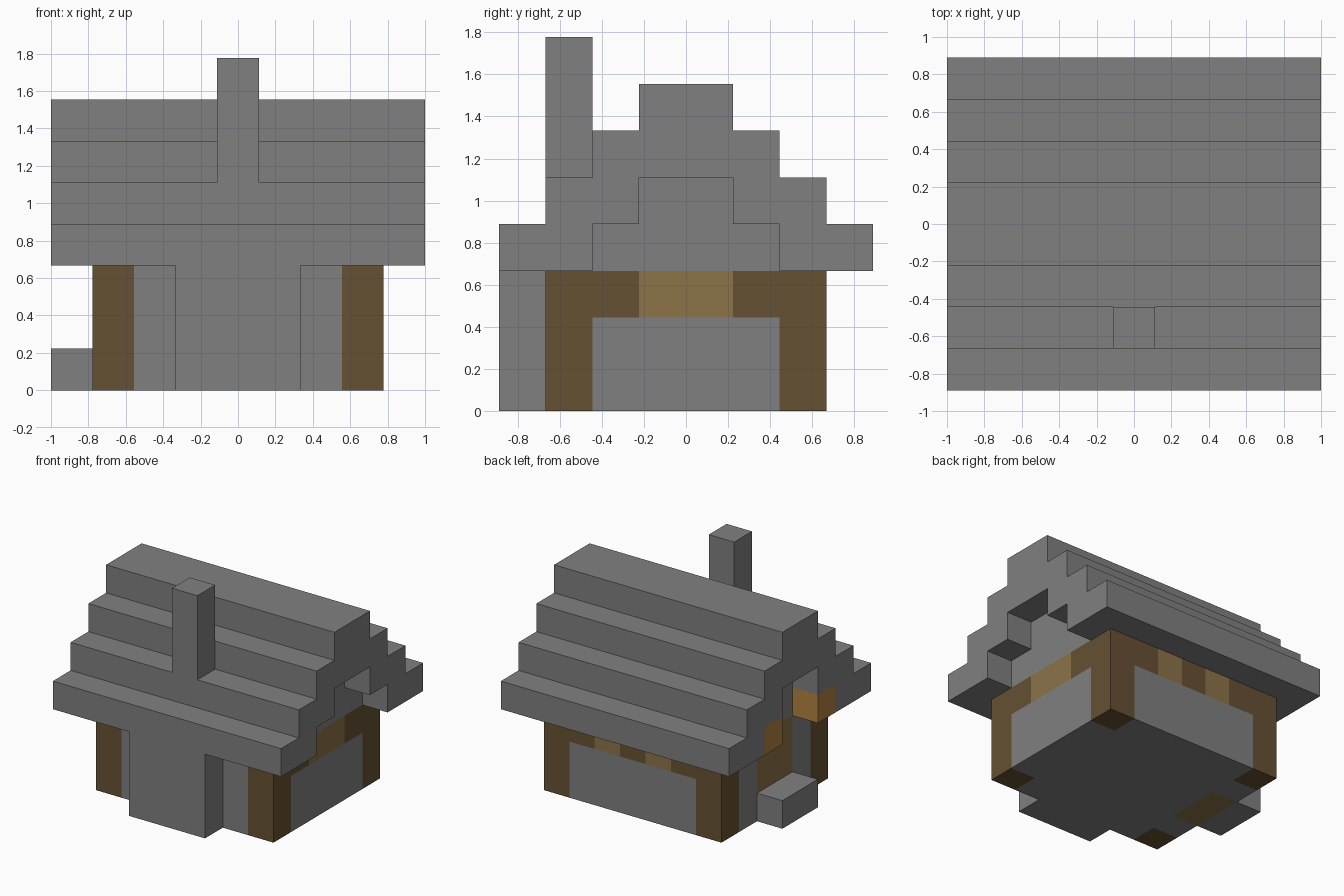
import bpy, bmesh
from mathutils import Vector

if "Cube" in bpy.data.objects:
    bpy.data.objects.remove(bpy.data.objects["Cube"], do_unlink=True)

U = 2 / 9  # block size
COLOURS = {
    "stone_grey": (128, 128, 128),
    "dark_timber": (102, 81, 51),
    "light_plank": (140, 115, 73),
    "golden_wood": (176, 130, 62),
}


def linear(v):
    v /= 255
    return ((v + 0.055) / 1.055) ** 2.4


materials = {}
for name, rgb in COLOURS.items():
    mat = bpy.data.materials.new(name)
    mat.use_nodes = True
    colour = (*[linear(c) for c in rgb], 1)
    mat.diffuse_color = colour
    bsdf = mat.node_tree.nodes["Principled BSDF"]
    bsdf.inputs["Base Color"].default_value = colour
    bsdf.inputs["Roughness"].default_value = 0.9
    materials[name] = mat

blocks = {}  # block position -> (part, material)


def fill(part, mat, xs, ys, zs):
    """Fill an inclusive range of blocks; later calls repaint earlier ones."""
    for x in range(xs[0], xs[1] + 1):
        for y in range(ys[0], ys[1] + 1):
            for z in range(zs[0], zs[1] + 1):
                blocks[x, y, z] = (part, mat)


# Stone walls with timber along the top of the back and left walls
fill("walls", "stone_grey", (-3, 3), (-3, 2), (0, 2))
fill("top_beams", "dark_timber", (-2, 3), (2, 2), (2, 2))
fill("top_beams", "dark_timber", (3, 3), (-2, 1), (2, 2))
for x in (-1, 1):
    fill("top_beams", "light_plank", (x, x), (2, 2), (2, 2))
fill("top_beams", "light_plank", (3, 3), (-1, 0), (2, 2))

# Corner posts
for x in (-3, 3):
    for y in (-3, 2):
        fill("corner_posts", "dark_timber", (x, x), (y, y), (0, 2))

# Door, doorstep and the brackets above
fill("door", "light_plank", (-3, -3), (-1, 0), (0, 2))
fill("doorstep", "stone_grey", (-4, -4), (-1, 0), (0, 0))

# Stepped roof, with open gable overhangs at both ends
for row in range(4):
    half = 4 - row
    fill("roof", "stone_grey", (-4, 4), (-half, half - 1), (3 + row, 3 + row))
for x in (-4, 4):
    for row, half in enumerate((2, 1)):
        for y in range(-half, half):
            del blocks[x, y, 3 + row]
for y in (-2, 1):
    fill("gable_brackets", "golden_wood", (-4, -4), (y, y), (3, 3))

# Chimney and its broad base
fill("chimney_base", "stone_grey", (-1, 1), (-4, -4), (0, 2))
fill("chimney", "stone_grey", (0, 0), (-3, -3), (5, 7))


def build(part):
    """Make one object from the exposed sides of a part's blocks."""
    bm = bmesh.new()
    slots = []
    for pos, (owner, mat) in blocks.items():
        if owner != part:
            continue
        if mat not in slots:
            slots.append(mat)
        centre = Vector((pos[0], pos[1] + 0.5, pos[2] + 0.5))
        for axis in range(3):
            for sign in (-1, 1):
                n = Vector((0, 0, 0))
                n[axis] = sign
                if tuple(int(p + d) for p, d in zip(pos, n)) in blocks:
                    continue
                a = Vector((0, 0, 0))
                a[(axis + 1) % 3] = 1
                b = n.cross(a)
                quad = [bm.verts.new((centre + (n + a * i + b * j) / 2) * U)
                        for i, j in ((-1, -1), (1, -1), (1, 1), (-1, 1))]
                bm.faces.new(quad).material_index = slots.index(mat)
    bmesh.ops.remove_doubles(bm, verts=bm.verts, dist=0.001)
    bmesh.ops.dissolve_limit(bm, angle_limit=0.01, verts=bm.verts,
                             edges=bm.edges, delimit={"MATERIAL"})
    mesh = bpy.data.meshes.new(part)
    bm.to_mesh(mesh)
    bm.free()
    for mat in slots:
        mesh.materials.append(materials[mat])
    bpy.context.collection.objects.link(bpy.data.objects.new(part, mesh))


for part in sorted({owner for owner, _ in blocks.values()}):
    build(part)
